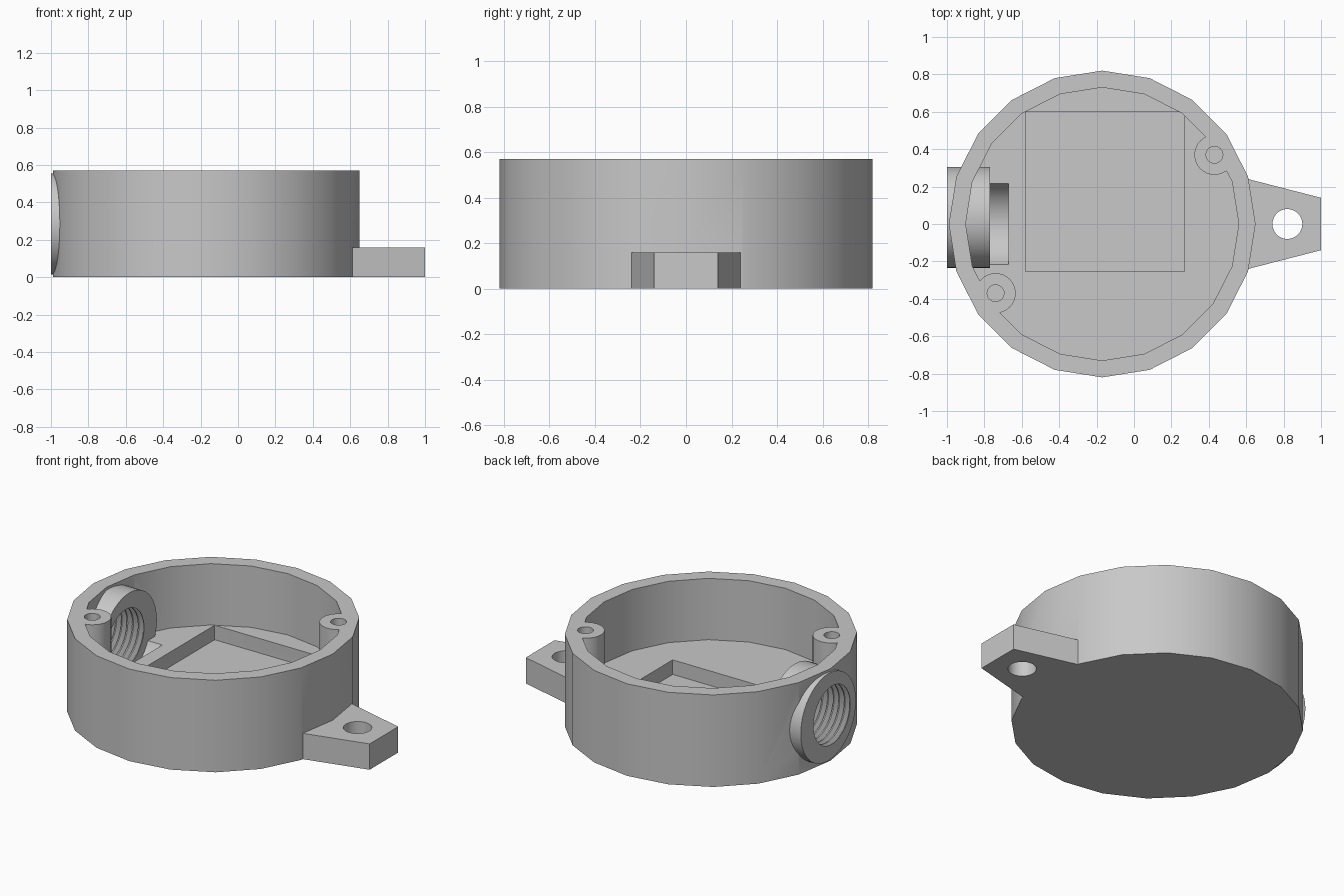
import bpy
import bmesh
import math
from mathutils import Vector

if "Cube" in bpy.data.objects:
    bpy.data.objects.remove(bpy.data.objects["Cube"])

# Single grey finish
grey = bpy.data.materials.new("plain grey")
grey.use_nodes = True
GREY = (0.58, 0.58, 0.58, 1)
grey.diffuse_color = GREY
grey.node_tree.nodes["Principled BSDF"].inputs["Base Color"].default_value = GREY

HEIGHT, FLOOR, CX = 0.57, 0.19, -0.17
BORE_Z = 0.285


def from_rings(name, rings):
    """Closed solid skinned through matching rings of points."""
    bm = bmesh.new()
    loops = [[bm.verts.new(p) for p in ring] for ring in rings]
    n = len(loops[0])
    for a, b in zip(loops, loops[1:]):
        for i in range(n):
            j = (i + 1) % n
            bm.faces.new((a[i], a[j], b[j], b[i]))
    bm.faces.new(loops[0])
    bm.faces.new(loops[-1])
    bmesh.ops.recalc_face_normals(bm, faces=bm.faces[:])
    mesh = bpy.data.meshes.new(name)
    bm.to_mesh(mesh)
    bm.free()
    mesh.materials.append(grey)
    obj = bpy.data.objects.new(name, mesh)
    bpy.context.collection.objects.link(obj)
    return obj


def lathe(name, profile, centre, axis="Z", sides=48):
    """Revolve (distance, radius) pairs about the Z or X axis."""
    rings = []
    for d, r in profile:
        ring = []
        for i in range(sides):
            a = math.tau * i / sides
            u, v = r * math.cos(a), r * math.sin(a)
            ring.append(Vector(centre) + Vector((u, v, d) if axis == "Z" else (d, u, v)))
        rings.append(ring)
    return from_rings(name, rings)


def prism(name, outline, z0, z1):
    return from_rings(name, [[(x, y, z) for x, y in outline] for z in (z0, z1)])


def combine(body, tool, operation):
    """Apply a boolean and discard the tool."""
    mod = body.modifiers.new(tool.name, "BOOLEAN")
    mod.operation = operation
    mod.solver = "EXACT"
    mod.object = tool
    bpy.context.view_layer.objects.active = body
    bpy.ops.object.modifier_apply(modifier=mod.name)
    bpy.data.objects.remove(tool)


def cut(body, tool):
    combine(body, tool, "DIFFERENCE")


def join(body, tool):
    combine(body, tool, "UNION")


# Twenty-sided cup with a hollow interior
housing = lathe("round_housing", [(0, 0.82), (HEIGHT, 0.82)], (CX, 0, 0), sides=20)
cut(housing, lathe("cavity", [(FLOOR, 0.73), (HEIGHT + 0.1, 0.73)], (CX, 0, 0), sides=20))

# Square recess in the floor
cut(housing, prism("floor_recess", [(-0.58, -0.255), (0.27, -0.255), (0.27, 0.6), (-0.58, 0.6)],
                   0.1, FLOOR + 0.004))

# Screw posts against the wall
posts = [(0.43, 0.37), (-0.74, -0.37)]
for x, y in posts:
    join(housing, lathe("screw_post", [(FLOOR - 0.05, 0.107), (HEIGHT, 0.107)], (x, y, 0), sides=32))

# Mounting tab
join(housing, prism("mounting_tab", [(0.58, -0.248), (1, -0.14), (1, 0.14), (0.58, 0.248)], 0, 0.16))

# Cable inlet collar through the wall
join(housing, lathe("inlet_collar", [(-1, 0.27), (-0.77, 0.27)], (0, 0.035, BORE_Z), "X"))

# Channel in the floor behind the collar
cut(housing, lathe("inlet_channel", [(-0.77, 0.237), (-0.67, 0.237)], (0, 0, BORE_Z), "X"))

# Threaded bore: alternating crests and roots
turns = 6
pitch = 0.23 / turns
thread = [(-1.02, 0.18)]
for i in range(turns):
    start = -1 + i * pitch
    thread += [(start + 0.1 * pitch, 0.18), (start + 0.5 * pitch, 0.21), (start + 0.9 * pitch, 0.18)]
thread.append((-0.75, 0.18))
cut(housing, lathe("thread_bore", thread, (0, 0, BORE_Z), "X"))

# Screw holes and tab hole
for x, y in posts:
    cut(housing, lathe("screw_hole", [(0.25, 0.045), (HEIGHT + 0.1, 0.045)], (x, y, 0), sides=24))
cut(housing, lathe("tab_hole", [(-0.1, 0.08), (0.3, 0.08)], (0.82, 0, 0), sides=32))

# Smooth curved walls, crisp edges
for obj in bpy.context.selected_objects:
    obj.select_set(False)
housing.select_set(True)
bpy.context.view_layer.objects.active = housing
bpy.ops.object.shade_smooth_by_angle(angle=math.radians(30))
